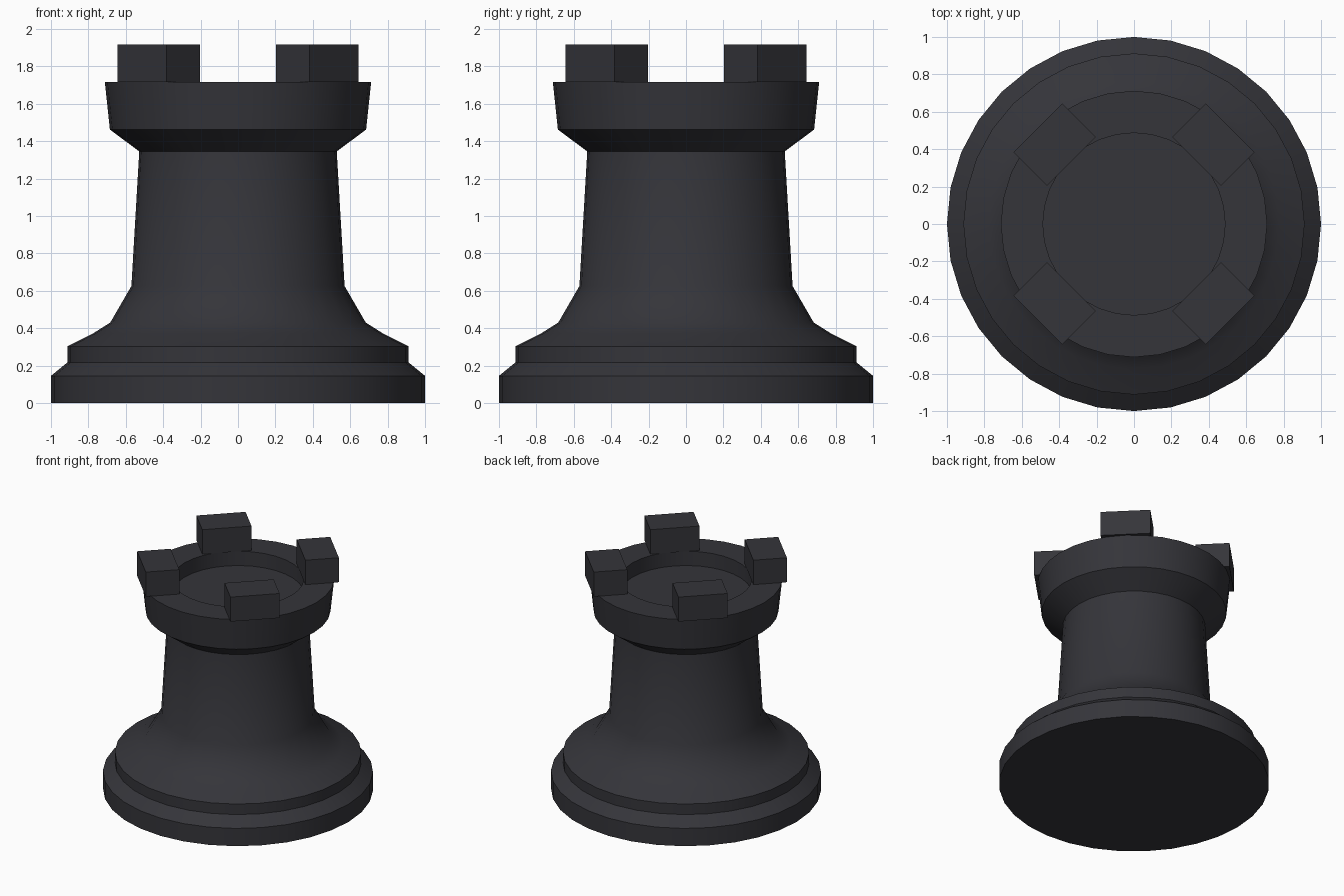
import bpy, math
from mathutils import Matrix

if "Cube" in bpy.data.objects:
    bpy.data.objects.remove(bpy.data.objects["Cube"])

charcoal = bpy.data.materials.new("charcoal")
charcoal.diffuse_color = (0.035, 0.035, 0.042, 1)
charcoal.use_nodes = True
charcoal.node_tree.nodes["Principled BSDF"].inputs["Base Color"].default_value = charcoal.diffuse_color

SEG = 32


def finish(name, verts, faces, smooth=False):
    me = bpy.data.meshes.new(name)
    me.from_pydata(verts, [], faces)
    me.materials.append(charcoal)
    ob = bpy.data.objects.new(name, me)
    bpy.context.collection.objects.link(ob)
    if smooth:
        bpy.ops.object.select_all(action='DESELECT')
        ob.select_set(True)
        bpy.context.view_layer.objects.active = ob
        bpy.ops.object.shade_smooth_by_angle(angle=math.radians(32))
    return ob


# Turned body: base, shaft, flared crown and sunken floor
profile = [(1.0, 0), (1.0, 0.145), (0.912, 0.217), (0.912, 0.303),
           (0.775, 0.372), (0.683, 0.43), (0.57, 0.625), (0.528, 1.345),
           (0.685, 1.462), (0.712, 1.717), (0.487, 1.717), (0.487, 1.60)]
verts = [(r * math.cos(2 * math.pi * i / SEG), r * math.sin(2 * math.pi * i / SEG), z)
         for r, z in profile for i in range(SEG)]
faces = []
for k in range(len(profile) - 1):
    for i in range(SEG):
        j = (i + 1) % SEG
        a, b = k * SEG, (k + 1) * SEG
        faces.append((a + i, a + j, b + j, b + i))
faces.append(tuple(reversed(range(SEG))))                              # underside
faces.append(tuple(range((len(profile) - 1) * SEG, len(profile) * SEG)))  # crown floor
finish("tower_body", verts, faces, True)

# Four battlement blocks on the diagonals
R0, R1, W, Z0, Z1 = 0.474, 0.726, 0.185, 1.717, 1.917
box = [(x, y, z) for z in (Z0, Z1) for x, y in ((R0, -W), (R1, -W), (R1, W), (R0, W))]
box_faces = [(3, 2, 1, 0), (4, 5, 6, 7), (0, 1, 5, 4), (1, 2, 6, 5), (2, 3, 7, 6), (3, 0, 4, 7)]
for n in range(4):
    block = finish(f"battlement_{n + 1}", box, box_faces)
    block.data.transform(Matrix.Rotation(math.radians(45 + 90 * n), 4, 'Z'))
